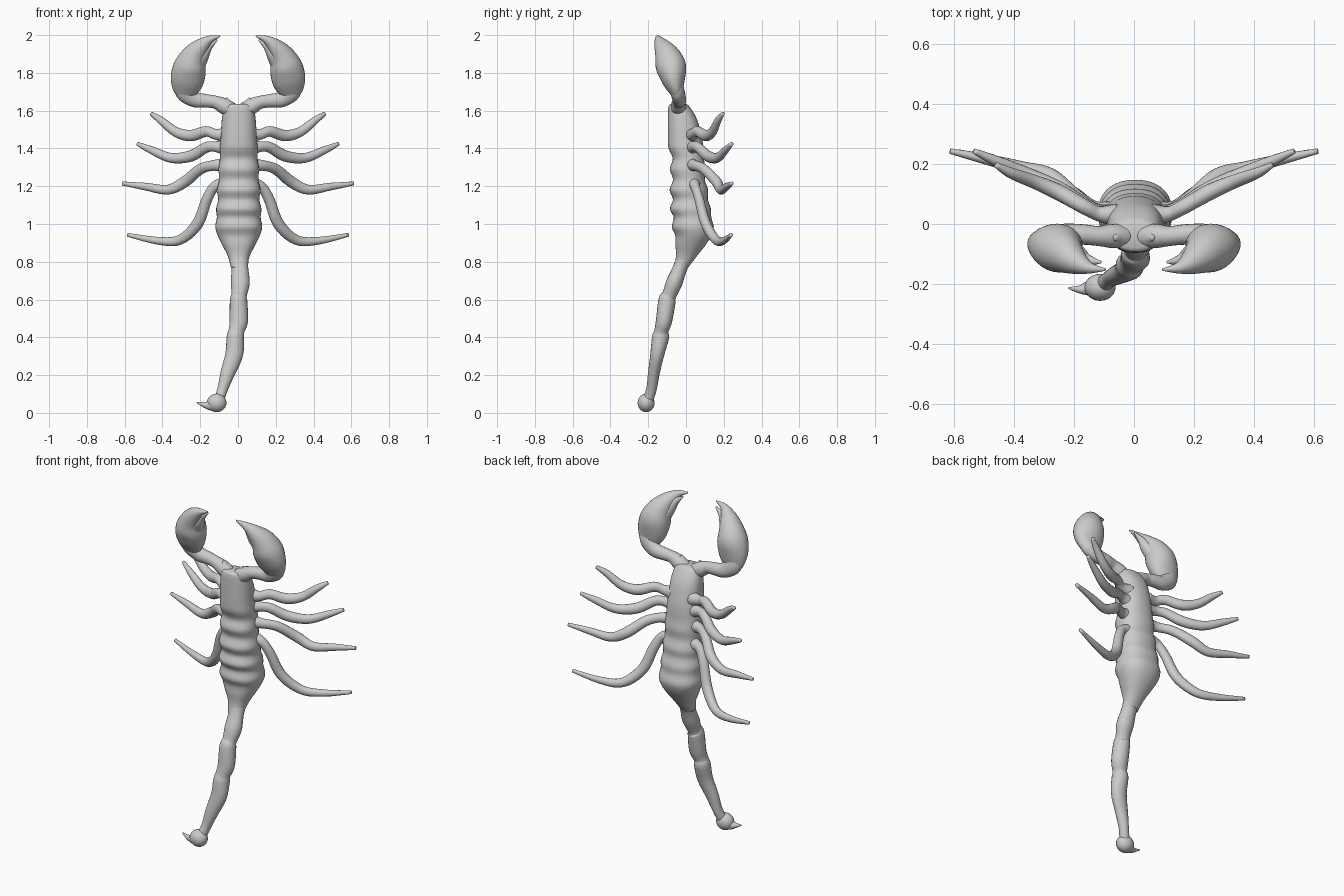
import bpy, bmesh
from math import sin, cos, pi, copysign
from mathutils import Vector


def catmull(a, b, c, d, t):
    return [0.5 * (2 * q + (r - p) * t + (2 * p - 5 * q + 4 * r - s) * t * t
                   + (3 * q - p - 3 * r + s) * t ** 3) for p, q, r, s in zip(a, b, c, d)]


def tube(name, pts, mirror=False, flat=False, sides=20, steps=5, power=1.0):
    """Smooth skin over rows of (x, y, z, radius across, radius front-to-back)."""
    ext = [pts[0]] + pts + [pts[-1]]
    rows = [catmull(*ext[i:i + 4], k / steps) for i in range(len(pts) - 1) for k in range(steps)]
    rows.append(list(pts[-1]))
    centres = [Vector(r[:3]) for r in rows]
    bm = bmesh.new()
    rings = []
    for i, r in enumerate(rows):
        t = centres[min(i + 1, len(rows) - 1)] - centres[max(i - 1, 0)]
        if flat:
            t = Vector((0, 0, -1))
        t.normalize()
        u = t.cross(Vector((0, 1, 0))).normalized()
        v = u.cross(t)
        ring = []
        for k in range(sides):
            a = 2 * pi * k / sides
            c, s = [copysign(abs(f) ** power, f) for f in (cos(a), sin(a))]
            ring.append(bm.verts.new(centres[i] + u * c * max(r[3], .002) + v * s * max(r[4], .002)))
        rings.append(ring)
    for a, b in zip(rings, rings[1:]):
        for k in range(sides):
            n = (k + 1) % sides
            bm.faces.new((a[k], a[n], b[n], b[k]))
    bm.faces.new(rings[0])
    bm.faces.new(rings[-1])
    bmesh.ops.recalc_face_normals(bm, faces=bm.faces)
    me = bpy.data.meshes.new(name)
    bm.to_mesh(me)
    bm.free()
    me.shade_smooth()
    ob = bpy.data.objects.new(name, me)
    bpy.context.collection.objects.link(ob)
    if mirror:
        ob.modifiers.new("Mirror", 'MIRROR').use_mirror_merge = False
    return ob


# Body: (z, half width, front y, back y), with swelling plates on the abdomen
body = [(1.635, .055, -.08, .0), (1.62, .078, -.093, .02), (1.55, .09, -.096, .06),
        (1.45, .096, -.096, .085), (1.40, .1, -.092, .092), (1.345, .1, -.07, .095),
        (1.29, .107, -.086, .103), (1.235, .104, -.069, .1), (1.18, .115, -.087, .117),
        (1.13, .109, -.069, .116), (1.08, .12, -.085, .132), (1.035, .116, -.065, .134),
        (.985, .124, -.075, .147), (.94, .112, -.057, .135), (.89, .088, -.056, .105),
        (.83, .058, -.053, .058), (.77, .042, -.065, .012)]
tube("body", [(.004, (f + b) / 2, z, w, (b - f) / 2) for z, w, f, b in body],
     flat=True, sides=36, power=.88)

# Tail of swelling segments, bulb and sting
tube("tail", [(.008, .0, .84, .05, .045), (.01, -.03, .77, .044, .038), (.012, -.062, .69, .05, .043),
              (.006, -.088, .625, .041, .038), (.003, -.1, .595, .046, .046), (.004, -.116, .49, .049, .043),
              (-.008, -.13, .435, .042, .038), (-.014, -.135, .40, .046, .045), (-.02, -.152, .31, .047, .037),
              (-.055, -.17, .21, .038, .031), (-.08, -.182, .13, .028, .028), (-.1, -.2, .07, .028, .028)])
bpy.ops.mesh.primitive_uv_sphere_add(segments=24, ring_count=14, location=(-.113, -.211, .053))
bulb = bpy.context.object
bulb.name = "tail_bulb"
bulb.scale = (.052, .045, .049)
bulb.data.shade_smooth()
tube("sting", [(-.115, -.212, .045, .04, .036), (-.15, -.214, .04, .027, .026),
               (-.18, -.218, .043, .014, .014), (-.218, -.213, .056, .003, .003)])

# Pincer arms, palms and fingers
tube("pincer_arm", [(.03, -.04, 1.60, .04, .04), (.075, -.04, 1.625, .042, .04),
                    (.12, -.04, 1.645, .034, .033), (.17, -.035, 1.652, .036, .034),
                    (.23, -.035, 1.66, .042, .036), (.28, -.045, 1.70, .052, .038),
                    (.285, -.06, 1.75, .05, .04)], mirror=True)
tube("pincer_palm", [(.285, -.045, 1.665, .03, .02), (.28, -.052, 1.70, .065, .036),
                     (.269, -.066, 1.76, .088, .062), (.255, -.079, 1.83, .087, .08),
                     (.232, -.098, 1.89, .067, .068), (.195, -.125, 1.94, .044, .044),
                     (.15, -.146, 1.977, .021, .02), (.095, -.152, 1.995, .004, .004)],
     mirror=True, sides=28)
tube("pincer_finger", [(.215, -.09, 1.85, .045, .045), (.185, -.112, 1.90, .036, .036),
                       (.153, -.122, 1.94, .02, .02), (.11, -.127, 1.975, .004, .004)], mirror=True)

# Mouthparts
tube("mouthpart", [(.035, -.045, 1.59, .04, .04), (.052, -.045, 1.635, .024, .026),
                   (.064, -.045, 1.668, .006, .008)], mirror=True)

# Legs: centre lines root to foot, sharing one taper
legs = [
    [(.06, .03, 1.47), (.12, .035, 1.475), (.17, .06, 1.49), (.25, .105, 1.468),
     (.33, .14, 1.488), (.41, .17, 1.55), (.46, .197, 1.585)],
    [(.06, .03, 1.40), (.12, .04, 1.41), (.17, .065, 1.405), (.25, .115, 1.36),
     (.355, .165, 1.35), (.46, .21, 1.392), (.533, .243, 1.425)],
    [(.06, .03, 1.31), (.13, .045, 1.31), (.2, .095, 1.29), (.28, .16, 1.225),
     (.37, .185, 1.182), (.49, .215, 1.198), (.613, .243, 1.215)],
    [(.07, .04, 1.21), (.125, .05, 1.195), (.165, .07, 1.13), (.215, .105, 1.0),
     (.31, .16, .915), (.43, .2, .912), (.585, .24, .943)]]
taper = [.042, .028, .028, .03, .026, .02, .01]
for n, path in enumerate(legs):
    tube(f"leg_{n + 1}", [(*p, r, r * .9) for p, r in zip(path, taper)], mirror=True, sides=16)
